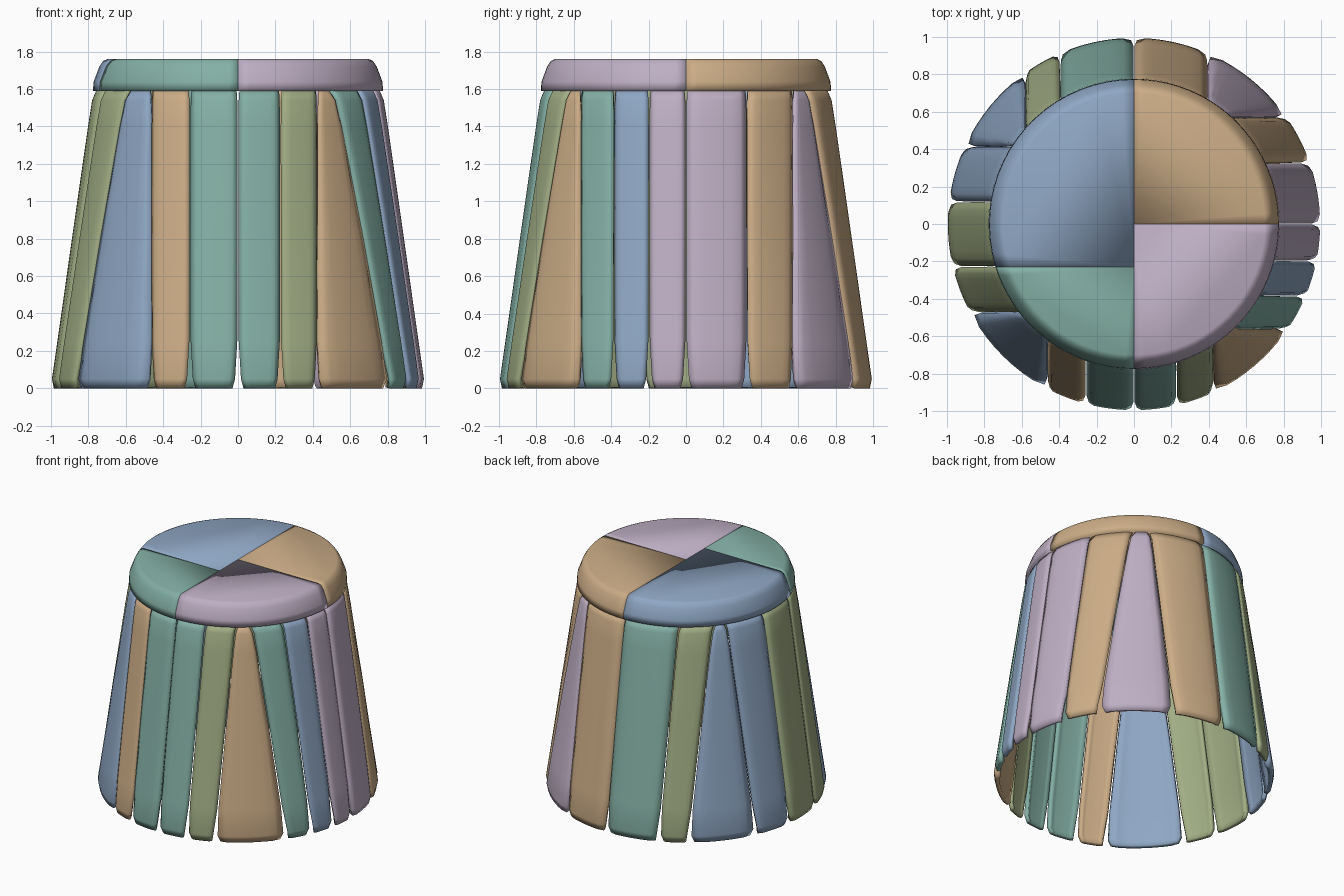
import bpy, bmesh
from math import acos, asin, atan2, cos, sin, pi, radians

if "Cube" in bpy.data.objects:
    bpy.data.objects.remove(bpy.data.objects["Cube"])


def linear(c):
    c /= 255
    return ((c + 0.055) / 1.055) ** 2.4


def material(name, *rgb):
    mat = bpy.data.materials.new(name)
    mat.use_nodes = True
    color = [linear(c) for c in rgb] + [1]
    mat.diffuse_color = color
    bsdf = mat.node_tree.nodes["Principled BSDF"]
    bsdf.inputs["Base Color"].default_value = color
    bsdf.inputs["Roughness"].default_value = 0.8
    return mat


MATS = {
    "blue": material("dusty_blue", 143, 167, 196),
    "tan": material("warm_tan", 204, 173, 135),
    "green": material("sea_green", 132, 176, 165),
    "lilac": material("pale_lilac", 190, 175, 196),
    "olive": material("soft_olive", 162, 174, 133),
}


def finish(name, bm, color):
    bmesh.ops.recalc_face_normals(bm, faces=bm.faces)
    mesh = bpy.data.meshes.new(name)
    bm.to_mesh(mesh)
    bm.free()
    obj = bpy.data.objects.new(name, mesh)
    bpy.context.collection.objects.link(obj)
    mesh.materials.append(MATS[color])
    return obj


def smooth(obj, angle):
    bpy.ops.object.select_all(action="DESELECT")
    obj.select_set(True)
    bpy.context.view_layer.objects.active = obj
    bpy.ops.object.shade_smooth_by_angle(angle=radians(angle))


def bound_angle(side, v, r):
    """Angle where a straight cut through the given side meets radius r."""
    return {"front": -acos(v / r), "right": asin(v / r),
            "back": acos(v / r), "left": pi - asin(v / r)}[side]


# Skirt strips, counter-clockwise: starting cut and colour of each
STRIPS = [
    ("front", -0.47, "tan"), ("front", -0.26, "green"), ("front", 0, "green"),
    ("front", 0.23, "olive"), ("front", 0.43, "tan"),
    ("right", -0.57, "green"), ("right", -0.39, "blue"), ("right", -0.20, "lilac"),
    ("right", 0, "lilac"), ("right", 0.33, "tan"), ("right", 0.58, "lilac"),
    ("back", 0.40, "tan"), ("back", 0, "green"), ("back", -0.40, "olive"),
    ("back", -0.59, "blue"),
    ("left", 0.42, "blue"), ("left", 0.12, "olive"), ("left", -0.23, "olive"),
    ("left", -0.48, "blue"),
]
# Height, radius and side inset of each row of a strip
ROWS = [(0, 0.985, 0.03), (0.05, 0.995, 0.016), (0.25, 0.966, 0.004),
        (0.8, 0.888, 0.002), (1.4, 0.802, 0.002), (1.54, 0.78, 0.004),
        (1.6, 0.755, 0.008)]
COLS = 8


def strip(index):
    side, v, color = STRIPS[index]
    end_side, end_v, _ = STRIPS[(index + 1) % len(STRIPS)]
    bm = bmesh.new()
    grid = []
    for z, r, inset in ROWS:
        a = bound_angle(side, v, r) + inset / r
        b = bound_angle(end_side, end_v, r) - inset / r
        if b < a:
            b += 2 * pi
        row = []
        for i in range(COLS + 1):
            t = i / COLS
            ang = a + (b - a) * t
            edge = 0.012 if i in (0, COLS) else 0
            row.append(bm.verts.new(((r - edge) * cos(ang), (r - edge) * sin(ang), z)))
        grid.append(row)
    for low, high in zip(grid, grid[1:]):
        for i in range(COLS):
            bm.faces.new((low[i], low[i + 1], high[i + 1], high[i]))
    obj = finish(f"skirt_strip_{index + 1}", bm, color)
    # Normals must face outward so the thickness grows inward
    if obj.data.polygons[COLS].normal.dot(obj.data.polygons[COLS].center) < 0:
        obj.data.flip_normals()
    smooth(obj, 50)
    mod = obj.modifiers.new("thickness", "SOLIDIFY")
    mod.thickness = 0.03
    mod.offset = -1


for n in range(len(STRIPS)):
    strip(n)

# Cap wedges: height and radius of the rim profile
RIM = [(1.59, 0.776), (1.64, 0.772), (1.72, 0.742), (1.75, 0.722), (1.76, 0.70)]
ARC = 20


def wedge(name, start, end, corner, color):
    """Solid piece of the cap between two straight cuts meeting at corner."""
    bm = bmesh.new()
    rings = []
    for z, r in RIM:
        a, b = (bound_angle(*cut, r) for cut in (start, end))
        if b < a:
            b += 2 * pi
        pts = [(r * cos(a + (b - a) * i / ARC), r * sin(a + (b - a) * i / ARC), z)
               for i in range(ARC + 1)]
        rings.append([bm.verts.new(p) for p in pts + [(*corner, z)]])
    for low, high in zip(rings, rings[1:]):
        for i in range(ARC + 2):
            j = (i + 1) % (ARC + 2)
            bm.faces.new((low[i], low[j], high[j], high[i]))
    bm.faces.new(rings[-1])
    bm.faces.new(rings[0][::-1])
    smooth(finish(name, bm, color), 180)


STEP = -0.23
wedge("cap_front_left", ("front", 0), ("right", 0), (0, 0), "lilac")
wedge("cap_back_left", ("right", 0), ("back", 0), (0, 0), "tan")
wedge("cap_back_right", ("back", 0), ("left", STEP), (0, STEP), "blue")
wedge("cap_front_right", ("left", STEP), ("front", 0), (0, STEP), "green")
